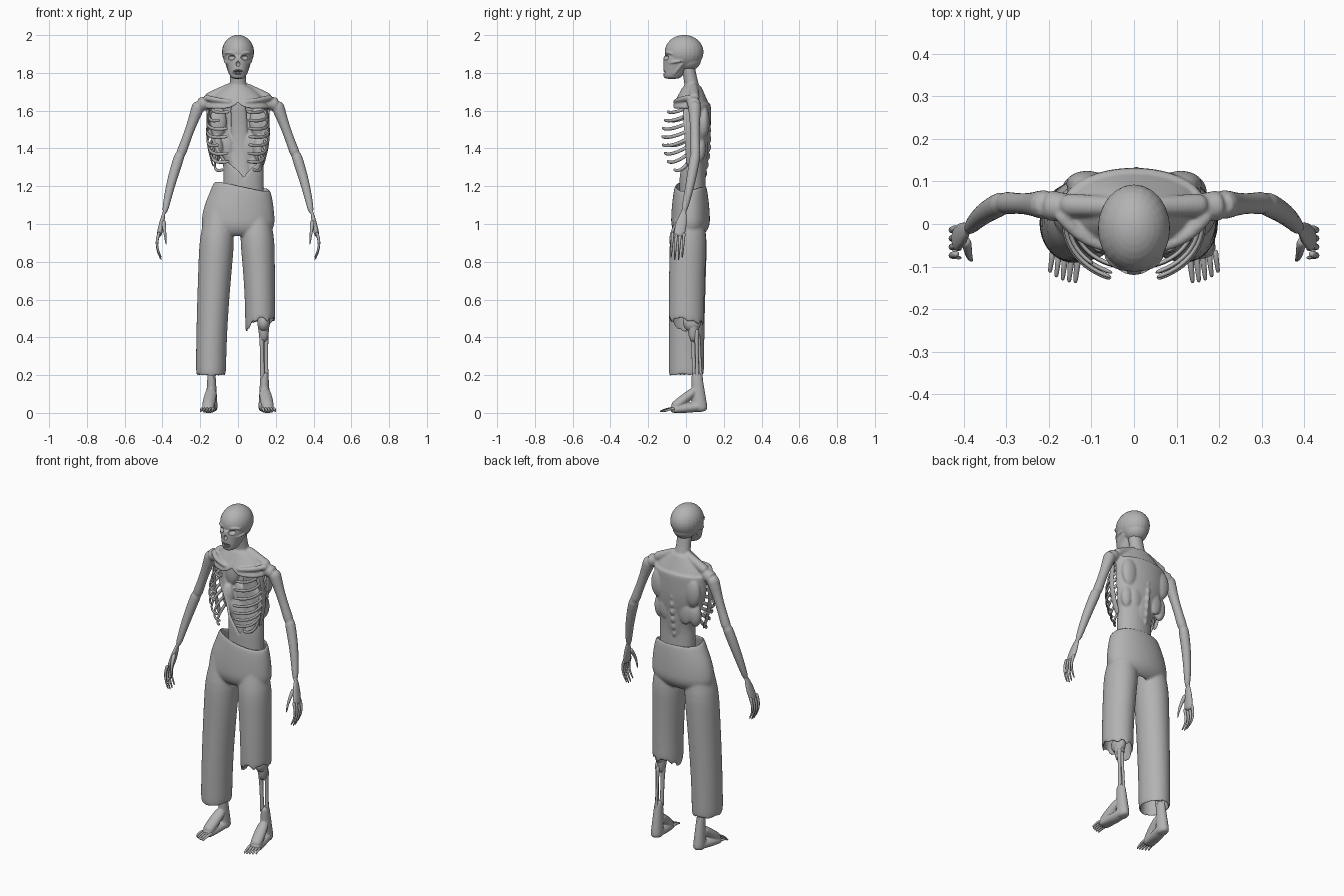
import bpy, bmesh, math, random
from mathutils import Vector, Matrix

random.seed(4)
if "Cube" in bpy.data.objects:
    bpy.data.objects.remove(bpy.data.objects["Cube"])

SIDES = (("left", 1), ("right", -1))
colour = (.45, .45, .45, 1)
grey = bpy.data.materials.new("plain grey")
grey.use_nodes = True
grey.diffuse_color = colour
grey.node_tree.nodes["Principled BSDF"].inputs["Base Color"].default_value = colour


def mix(a, b, t):
    return a + (b - a) * t


def rise(t, low, high):
    """Ease from 0 to 1 between low and high."""
    t = min(max((t - low) / (high - low), 0), 1)
    return t * t * (3 - 2 * t)


def steps(count):
    return [i / (count - 1) for i in range(count)]


def pick(objects):
    bpy.ops.object.select_all(action='DESELECT')
    for ob in objects:
        ob.select_set(True)
    bpy.context.view_layer.objects.active = objects[0]


def finish(name, bm, thick=0, subdivide=True):
    """Turn a bmesh into a smooth object and bake its modifiers."""
    bmesh.ops.recalc_face_normals(bm, faces=bm.faces)
    for face in bm.faces:
        face.smooth = True
    mesh = bpy.data.meshes.new(name)
    bm.to_mesh(mesh)
    bm.free()
    mesh.materials.append(grey)
    ob = bpy.data.objects.new(name, mesh)
    bpy.context.collection.objects.link(ob)
    if thick:
        shell = ob.modifiers.new("thickness", 'SOLIDIFY')
        shell.thickness, shell.offset = thick, 0
    if subdivide:
        ob.modifiers.new("smooth", 'SUBSURF').levels = 1
    pick([ob])
    bpy.ops.object.convert(target='MESH')
    return ob


def skin_rows(rows, wrap=True, caps=True):
    """Join rows of points into a surface."""
    bm = bmesh.new()
    rows = [[bm.verts.new(point) for point in row] for row in rows]
    count = len(rows[0])
    for below, above in zip(rows, rows[1:]):
        for k in range(count if wrap else count - 1):
            j = (k + 1) % count
            bm.faces.new((below[k], below[j], above[j], above[k]))
    if caps:
        bm.faces.new(rows[0])
        bm.faces.new(rows[-1])
    return bm


def loft(name, rings, edge=None, wrap=True, caps=False, thick=.014, sides=32):
    """Stack level ellipses (z, centre x, centre y, radius x, radius y, front gap)."""
    rows = []
    for z, cx, cy, rx, ry, gap in rings:
        span = 2 * (math.pi - gap)
        angles = [gap - math.pi / 2 + span * k / (sides if wrap else sides - 1) for k in range(sides)]
        rows.append([Vector((cx + rx * math.cos(a), cy + ry * math.sin(a), z)) for a in angles])
    if edge:
        for point in rows[-1]:
            point.z += edge(point)
    return finish(name, skin_rows(rows, wrap, caps), thick)


def tube(name, path, radii, ref=(1, 0, 0), flat=1, sides=10):
    """Sweep an oval along a path; ref sets the direction of its full radius."""
    rows = []
    for i, (centre, radius) in enumerate(zip(path, radii)):
        along = (path[min(i + 1, len(path) - 1)] - path[max(i - 1, 0)]).normalized()
        wide = Vector(ref)
        wide = (wide - along * wide.dot(along)).normalized() * radius
        deep = along.cross(wide) * flat
        row = []
        for k in range(sides):
            a = 2 * math.pi * k / sides
            point = centre + wide * math.cos(a) + deep * math.sin(a)
            point.z = max(point.z, 0)
            row.append(point)
        rows.append(row)
    return finish(name, skin_rows(rows))


def limb(name, start, end, thin, thick, bulge=0, bow=(0, 0, 0), count=6, **shape):
    """A tapering, bowed tube between two points."""
    path, radii = [], []
    for t in steps(count):
        arch = math.sin(math.pi * t)
        path.append(Vector(start).lerp(Vector(end), t) + Vector(bow) * arch)
        radii.append(mix(thin, thick, t) + bulge * arch)
    return tube(name, path, radii, **shape)


def mirrored(point, s):
    return (s * point[0], point[1], point[2])


def pair(name, start, end, *sizes, bow=(0, 0, 0), **shape):
    return [limb(f"{side}_{name}", mirrored(start, s), mirrored(end, s), *sizes,
                 bow=mirrored(bow, s), **shape) for side, s in SIDES]


def ball(name, centre, size):
    bm = bmesh.new()
    place = Matrix.Translation(centre) @ Matrix.Diagonal((*size, 1))
    bmesh.ops.create_uvsphere(bm, u_segments=24, v_segments=16, radius=1, matrix=place)
    return finish(name, bm, subdivide=False)


def ball_pair(name, centre, size):
    return [ball(f"{side}_{name}", mirrored(centre, s), size) for side, s in SIDES]


def fuse(name, objects, voxel, rounds=4):
    """Blend overlapping parts into one continuous skin."""
    pick(objects)
    bpy.ops.object.join()
    ob = bpy.context.object
    ob.name = name
    blend = ob.modifiers.new("blend", 'REMESH')
    blend.mode, blend.voxel_size, blend.use_smooth_shade = 'VOXEL', voxel, True
    relax = ob.modifiers.new("relax", 'SMOOTH')
    relax.factor, relax.iterations = .5, rounds
    bpy.ops.object.convert(target='MESH')
    return ob


# Torso: closed waist, then a hollow back with an open chest
rings = []
for t in steps(14):
    wide = rise(t, .3, .8)
    rings.append((mix(1.12, 1.64, t), .03 * (1 - wide), mix(.035, .045, wide),
                  mix(.1, .16, wide), mix(.063, .08, wide), 1.55 * rise(t, .25, .5) - .05))
body = [loft("back", rings, wrap=False)]

# Collar: closes over the shoulders up to the neck
rings = [(mix(1.61, 1.73, t), 0, mix(.026, .032, t), .165 - .115 * t ** 1.5, mix(.1, .04, t),
          max(.35 - 2 * t, -.05)) for t in steps(7)]
body.append(loft("collar", rings, wrap=False))
body.append(limb("neck", (0, .04, 1.68), (0, .008, 1.85), .056, .046, -.006, flat=.85))
body.append(limb("spine", (.02, .075, 1.2), (0, .085, 1.66), .05, .045, bow=(0, .025, 0), flat=.4))
for t in steps(9):
    body.append(ball("vertebra", (.005, mix(.1, .123, math.sin(math.pi * t)), mix(1.27, 1.63, t)),
                     (.012, .012, .022)))
body += ball_pair("shoulder_blade", (.11, .095, 1.54), (.05, .03, .085))
body += ball_pair("back_muscle", (.065, .1, 1.41), (.04, .018, .07))
body += ball_pair("flank", (.115, .075, 1.4), (.035, .03, .07))

# Collarbones, arms and palms
fore = (0, 1, 0)
body += pair("collarbone", (.03, -.06, 1.645), (.18, .03, 1.67), .012, .018, bow=(.01, -.02, 0))
body += pair("trapezius", (.03, .04, 1.73), (.17, .045, 1.66), .025, .03, ref=fore)
body += pair("shoulder", (.1, .03, 1.66), (.21, .045, 1.63), .03, .04, ref=fore)
body += pair("upper_arm", (.2, .045, 1.65), (.31, .05, 1.35), .042, .031, -.01, ref=fore)
body += pair("forearm", (.3, .053, 1.39), (.39, -.015, 1.05), .031, .016, .003, bow=(.008, .005, 0), ref=fore)
body += pair("palm", (.39, -.01, 1.07), (.42, -.04, .93), .016, .032, .008, ref=fore, flat=.45)
fuse("upper_body", body, .0055)

# Fingers and thumbs
for t in steps(4):
    y, tip = mix(-.07, -.01, t), .84 - .035 * math.sin(math.pi * mix(.2, .8, t))
    pair("finger", (.415, y, .96), (.405, y - .01, tip), .01, .004, bow=(.02, 0, 0), sides=8)
pair("thumb", (.395, -.035, 1.02), (.38, -.085, .89), .014, .003, bow=(0, -.015, 0), sides=8)

# Ribs: arcs that sweep forward and down, a few broken short on the right
for side, s in SIDES:
    for i in range(8):
        swell = math.sin(mix(.18, .92, i / 7) * math.pi)
        width, depth, top = mix(.11, .165, swell), mix(.065, .137, swell), 1.645 - .04 * i
        broken = i == 7 or (s < 0 and i in (1, 4))
        path = []
        for t in steps(9):
            a = mix(.5, -.9 if broken else -1.25, t)
            fall = (.055 + .004 * i) * math.sin(2 * t)
            path.append(Vector((s * width * math.cos(a), depth * math.sin(a), top - fall)))
        tube(side + "_rib", path, [mix(.011, .009, t) for t in steps(9)], ref=(0, 0, 1), flat=.6, sides=8)
pair("rib_strip", (.15, 0, 1.62), (.13, .02, 1.3), .02, .018, bow=(.025, 0, 0), ref=fore, flat=.25)

# Skull: round cranium, tapering face, cheekbones and brows
rings = []
for t in steps(6):
    depth = mix(.045, .085, t)
    rings.append((mix(1.765, 1.9, t), 0, depth - .12, mix(.034, .076, t ** .8), depth, 0))
head = [loft("face", rings, caps=True, thick=0), ball("cranium", (0, -.01, 1.91), (.085, .103, .091)),
        ball("skull_base", (0, .01, 1.87), (.066, .07, .06))]
head += pair("jaw_hinge", (.035, -.07, 1.79), (.06, -.015, 1.855), .013, .01, ref=(0, 0, 1))
head += pair("cheekbone", (.03, -.1, 1.85), (.07, -.01, 1.865), .009, .006, bow=(.015, -.01, 0))
head += pair("brow", (.005, -.107, 1.9), (.068, -.07, 1.9), .006, .006, bow=(.01, -.01, .008), ref=(0, 0, 1))
skull = fuse("skull", head, .004)

# Carve the mouth, nose, eye sockets and hollow cheeks
cutters = [ball("mouth_cutter", (0, -.126, 1.803), (.031, .032, .015)),
           ball("nose_cutter", (0, -.123, 1.848), (.011, .02, .014))]
cutters += ball_pair("socket_cutter", (.036, -.113, 1.882), (.022, .03, .014))
cutters += ball_pair("cheek_cutter", (.074, -.06, 1.825), (.018, .03, .015))
for cutter in cutters:
    cutter.hide_render = True
    carve = skull.modifiers.new("carve", 'BOOLEAN')
    carve.operation, carve.object, carve.solver = 'DIFFERENCE', cutter, 'EXACT'
    pick([skull])
    bpy.ops.object.modifier_apply(modifier=carve.name)
    bpy.data.objects.remove(cutter)
pick([skull])
bpy.ops.object.shade_smooth_by_angle(angle=math.radians(45))
for row, height in (("upper_tooth", 1.813), ("lower_tooth", 1.793)):
    for t in steps(7):
        across = 2 * t - 1
        ball(row, (.024 * across, .012 * across ** 2 - .114, height), (.004, .005, .009))


# Trousers: slanted waist, one long leg and one torn leg
def waist_slant(point):
    return -.25 * (point.x - .02) * rise(-point.y, -.12, .04)


def frayed_hem(point):
    return random.uniform(-.006, .006)


def torn_hem(point):
    return random.uniform(-.03, .03) - 1.5 * max(.08 - point.x, 0)


def trouser_leg(name, s, spread, hem, edge):
    """The top tucks inside the hips so the two blend without a step."""
    rings = []
    for t in steps(12):
        z = mix(1.1, hem, t)
        ease, tuck = rise(t, -.6, 1), mix(.65, 1, rise(-z, -1.1, -.9))
        rings.append((z, s * mix(.08, spread, ease), mix(.024, .002, ease),
                      tuck * mix(.1, .073, ease), tuck * mix(.097, .087, ease), 0))
    return loft(name, rings, edge)


rings = [(.935, 0, .02, .1, .045, 0), (.95, 0, .02, .165, .075, 0)]
rings += [(mix(.99, 1.205, t), .02 * t * t, .024, mix(.189, .14, t * t), mix(.097, .077, t * t), 0)
          for t in steps(6)]
fuse("trousers", [loft("hips", rings, waist_slant),
                  trouser_leg("long_leg", -1, .143, .192, frayed_hem),
                  trouser_leg("torn_leg", 1, .118, .478, torn_hem)], .006, 12)

# Lower legs: bare bones and tendon under a withered knee
pair("knee", (.13, .03, .75), (.137, .04, .37), .042, .022, .009)
ball_pair("kneecap", (.136, .032, .48), (.034, .048, .05))
pair("shin_bone", (.125, .035, .46), (.13, .045, .17), .019, .015, -.006)
pair("calf_bone", (.15, .055, .45), (.15, .06, .17), .016, .014, -.006)
pair("tendon", (.14, .065, .43), (.14, .085, .1), .013, .014, -.006)

# Feet with long thin toes
heels = pair("heel", (.14, .055, .22), (.14, .075, 0), .022, .036, flat=1.3)
soles = pair("sole", (.137, .09, .035), (.162, -.085, .014), .034, .036, .003, flat=.75)
insteps = pair("instep", (.14, .05, .12), (.16, -.07, .025), .03, .034, .004, flat=.8)
for (side, s), *parts in zip(SIDES, heels, soles, insteps):
    fuse(side + "_foot", parts, .005)
for t in steps(5):
    x, tip = mix(.13, .19, t), mix(-.14, -.115, t * t)
    pair("toe", (x, -.06, .022), (x + .008, tip, .006), mix(.011, .008, t), .005, bow=(0, 0, .005), sides=8)
